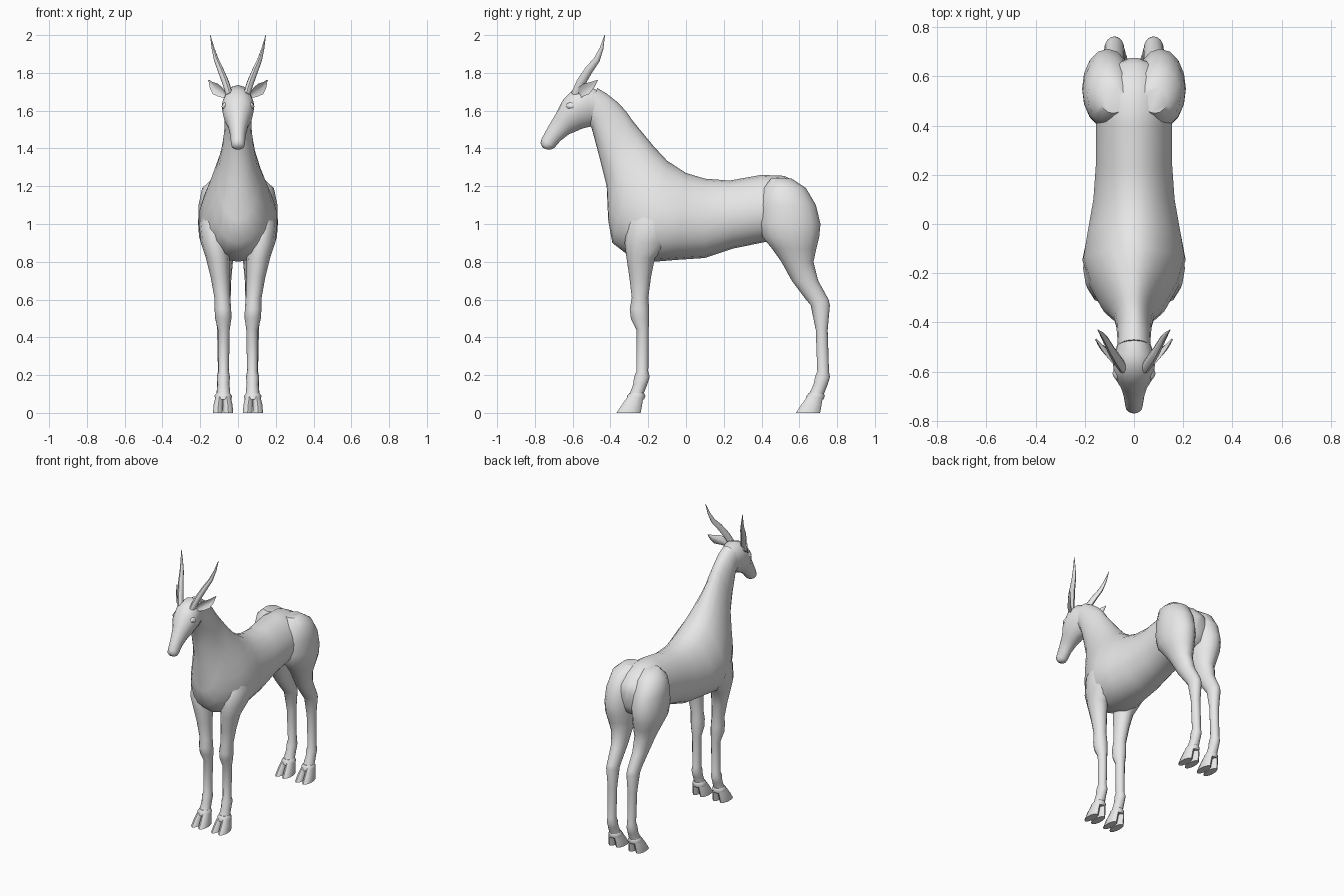
import bpy, bmesh, math
from mathutils import Vector


def material(name, rgb):
    m = bpy.data.materials.new(name)
    m.diffuse_color = (*rgb, 1)
    return m


COAT = material("grey coat", (0.8, 0.8, 0.8))
EYE = material("pale eye", (1.0, 1.0, 1.0))


def ring(c, u, v, n, egg=0.0, bend=(0, 0, 0)):
    """Oval around c with half axes u and v; egg narrows the +u end, bend cups it."""
    c, u, v, bend = Vector(c), Vector(u), Vector(v), Vector(bend)
    pts = []
    for i in range(n):
        a = 2 * math.pi * i / n
        ca, sa = math.cos(a), math.sin(a)
        pts.append(c + u * ca + v * sa * (1 - egg * ca) + bend * ca * ca)
    return pts


def loft(name, rings, mirror=False, mat=COAT):
    bm = bmesh.new()
    loops = [[bm.verts.new(p) for p in r] for r in rings]
    n = len(loops[0])
    for a, b in zip(loops, loops[1:]):
        for i in range(n):
            j = (i + 1) % n
            bm.faces.new((a[i], a[j], b[j], b[i]))
    bm.faces.new(loops[0])
    bm.faces.new(loops[-1])
    bmesh.ops.recalc_face_normals(bm, faces=bm.faces)
    me = bpy.data.meshes.new(name)
    bm.to_mesh(me)
    bm.free()
    me.materials.append(mat)
    ob = bpy.data.objects.new(name, me)
    bpy.context.collection.objects.link(ob)
    if mirror:
        ob.modifiers.new("mirror", 'MIRROR')
    return ob


def side_ring(ty, tz, by, bz, w, egg, n=20):
    """Ring given by its top and bottom point on the centre line and half width."""
    t, b = Vector((0, ty, tz)), Vector((0, by, bz))
    return ring((t + b) / 2, (t - b) / 2, (w, 0, 0), n, egg)


def level_ring(z, y0, y1, cx, hw, n=12):
    return ring((cx, (y0 + y1) / 2, z), (0, (y1 - y0) / 2, 0), (hw, 0, 0), n)


# Torso running forward and up into the neck
loft("torso_and_neck", [side_ring(*r) for r in [
    (0.675, 1.12, 0.66, 1.00, .03, 0),
    (0.65, 1.165, 0.64, 0.95, .10, .1),
    (0.60, 1.213, 0.59, 0.92, .145, .1),
    (0.52, 1.255, 0.53, 0.90, .165, .1),
    (0.40, 1.26, 0.42, 0.905, .155, .1),
    (0.23, 1.23, 0.25, 0.87, .155, .1),
    (0.10, 1.24, 0.10, 0.82, .165, .1),
    (0.00, 1.27, -0.05, 0.81, .187, .15),
    (-0.10, 1.335, -0.17, 0.80, .205, .25),
    (-0.17, 1.41, -0.30, 0.83, .175, .25),
    (-0.24, 1.495, -0.39, 0.90, .132, .2),
    (-0.285, 1.55, -0.412, 1.02, .103, .15),
    (-0.32, 1.60, -0.42, 1.20, .083, .1),
    (-0.365, 1.647, -0.46, 1.36, .072, .05),
    (-0.42, 1.69, -0.50, 1.51, .068, 0),
    (-0.47, 1.72, -0.53, 1.54, .066, 0)]])

# Head, tapering to the muzzle
loft("head", [side_ring(*r, 16) for r in [
    (-.43, 1.69, -.47, 1.54, .055, 0),
    (-.53, 1.735, -.51, 1.515, .078, -.1),
    (-.60, 1.71, -.55, 1.505, .085, -.15),
    (-.65, 1.66, -.59, 1.487, .078, -.1),
    (-.688, 1.585, -.62, 1.475, .056, 0),
    (-.73, 1.515, -.665, 1.44, .042, 0),
    (-.765, 1.45, -.695, 1.405, .037, 0),
    (-.77, 1.43, -.715, 1.394, .034, 0),
    (-.76, 1.405, -.735, 1.394, .018, 0)]])

# Front legs
loft("front_leg", [level_ring(*r) for r in [
    (1.12, -.24, -.08, .11, .055),
    (1.00, -.31, -.05, .125, .082),
    (0.90, -.325, -.09, .122, .075),
    (0.82, -.315, -.165, .108, .062),
    (0.72, -.30, -.185, .095, .05),
    (0.61, -.287, -.20, .083, .042),
    (0.55, -.298, -.195, .08, .044),
    (0.50, -.292, -.195, .078, .043),
    (0.44, -.262, -.198, .075, .031),
    (0.22, -.262, -.20, .076, .028),
    (0.19, -.275, -.192, .077, .034),
    (0.15, -.28, -.205, .077, .032),
    (0.10, -.298, -.225, .077, .036),
    (0.07, -.31, -.23, .077, .042)]], mirror=True)

# Hind legs with the full thighs
loft("hind_leg", [level_ring(*r, 16) for r in [
    (1.24, .45, .56, .085, .05),
    (1.19, .41, .635, .10, .09),
    (1.10, .392, .688, .106, .103),
    (1.00, .387, .712, .107, .104),
    (0.93, .405, .705, .106, .10),
    (0.87, .455, .69, .10, .085),
    (0.80, .505, .675, .093, .066),
    (0.70, .56, .70, .085, .049),
    (0.60, .635, .755, .08, .041),
    (0.57, .66, .762, .08, .041),
    (0.44, .687, .75, .079, .032),
    (0.22, .695, .757, .078, .028),
    (0.19, .683, .762, .078, .034),
    (0.15, .675, .75, .078, .032),
    (0.10, .652, .73, .078, .036),
    (0.07, .64, .722, .078, .042)]], mirror=True)

# Coronet bands and cloven hooves
for leg, dy in (("front", 0), ("hind", .95)):
    loft(leg + "_coronet", [level_ring(z, y0 + dy, y1 + dy, .078, w) for z, y0, y1, w in [
        (.105, -.30, -.222, .036), (.09, -.312, -.215, .046), (.07, -.315, -.222, .043)]],
        mirror=True)
    for toe, s in (("inner", -1), ("outer", 1)):
        loft(f"{leg}_{toe}_hoof", [level_ring(z, y0 + dy, y1 + dy, .079 + s * o, w, 10)
                                   for z, y0, y1, o, w in [
            (.09, -.306, -.225, .019, .021),
            (.045, -.338, -.232, .025, .026),
            (.00, -.368, -.24, .028, .027)]], mirror=True)

# Horns swept back and outward
horn = [(.045, -.585, 1.685, .024), (.066, -.555, 1.75, .025), (.092, -.515, 1.815, .022),
        (.115, -.472, 1.87, .017), (.132, -.447, 1.93, .010), (.147, -.43, 2.0, .0015)]
horn_rings = []
for i, (x, y, z, r) in enumerate(horn):
    d = Vector(horn[min(i + 1, 5)][:3]) - Vector(horn[max(i - 1, 0)][:3])
    u = d.cross(Vector((1, 0, 0))).normalized()
    v = d.cross(u).normalized()
    horn_rings.append(ring((x, y, z), u * r, v * r * .75, 8))
loft("horn", horn_rings, mirror=True)

# Cupped, pointed ears
across = Vector((.386, .442, -.81))
outward = Vector((.75, -.65, 0))
loft("ear", [ring(c, across * w, outward * .004, 10, 0, outward * w * .6) for c, w in [
    ((.058, -.56, 1.675), .012), ((.082, -.545, 1.70), .03), ((.105, -.515, 1.715), .034),
    ((.132, -.49, 1.735), .02), ((.155, -.468, 1.762), .002)]], mirror=True)

# Eyes and lids
def oval(name, c, size, mat):
    rings = []
    for i in range(7):
        a = math.pi * (i + .15) / 6.3
        s = math.sin(a)
        rings.append(ring((c[0] + size[0] * math.cos(a), c[1], c[2]),
                          (0, size[1] * s, 0), (0, 0, size[2] * s), 10))
    return loft(name, rings, mirror=True, mat=mat)


oval("eye_lid", (.068, -.605, 1.624), (.016, .030, .021), COAT)
oval("eye", (.074, -.608, 1.622), (.013, .018, .011), EYE)

# Smooth shading with crisp hoof edges
for ob in bpy.context.scene.objects:
    ob.select_set(True)
    bpy.context.view_layer.objects.active = ob
bpy.ops.object.shade_smooth_by_angle(angle=math.radians(45))
